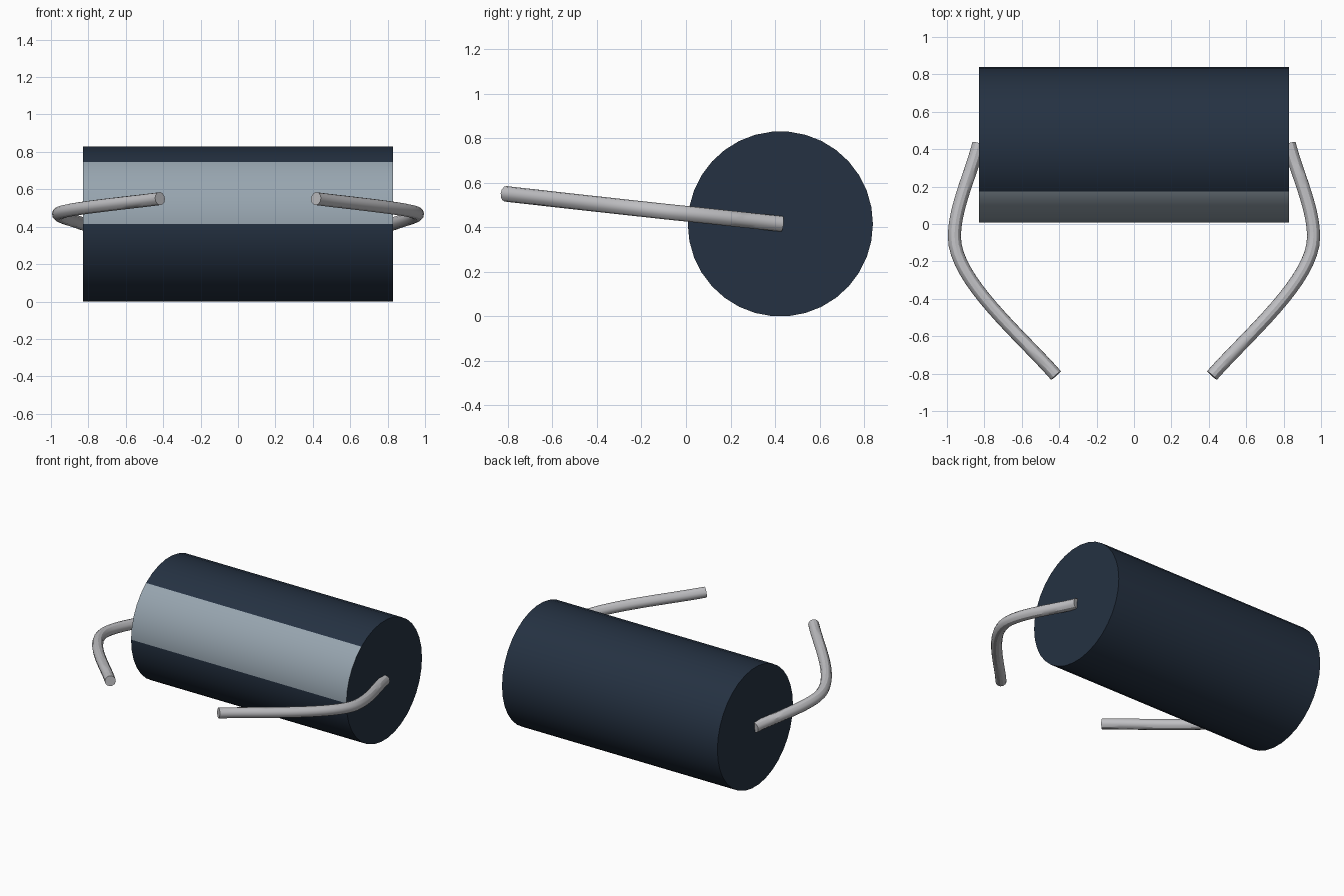
import bpy, bmesh
from math import cos, sin, tau
from mathutils import Vector

cube = bpy.data.objects.get("Cube")
if cube:
    bpy.data.objects.remove(cube)


def material(name, color):
    mat = bpy.data.materials.new(name)
    mat.use_nodes = True
    mat.diffuse_color = (*color, 1)
    mat.node_tree.nodes["Principled BSDF"].inputs["Base Color"].default_value = (*color, 1)
    return mat


def link(name, data, *mats):
    obj = bpy.data.objects.new(name, data)
    bpy.context.collection.objects.link(obj)
    for mat in mats:
        data.materials.append(mat)
    return obj


navy = material("dark navy", (0.018, 0.031, 0.054))
glass = material("pale blue grey", (0.31, 0.375, 0.43))
metal = material("light grey", (0.52, 0.52, 0.54))

# Drum lying along x, with a pale window band on its upper front
SIDES, WINDOW_SIDES = 34, 5
RADIUS, HALF = 0.416, 0.83
CENTER = Vector((0, 0.424, 0.415))

bm = bmesh.new()
rings = []
for x in (-HALF, HALF):
    rings.append([bm.verts.new(CENTER + Vector((x, -RADIUS * cos(i * tau / SIDES),
                                                RADIUS * sin(i * tau / SIDES))))
                  for i in range(SIDES)])
left, right = rings
for i in range(SIDES):
    j = (i + 1) % SIDES
    face = bm.faces.new((left[i], right[i], right[j], left[j]))
    face.material_index = 1 if i < WINDOW_SIDES else 0
bm.faces.new(left)
bm.faces.new(right)
bmesh.ops.recalc_face_normals(bm, faces=bm.faces)
mesh = bpy.data.meshes.new("drum")
bm.to_mesh(mesh)
bm.free()
drum = link("drum", mesh, navy, glass)

# Bent side arms: centre, handle before, handle after
ARM = [((0.83, 0.43, 0.415), (0.79, 0.59, 0.40), (0.87, 0.27, 0.432)),
       ((0.96, -0.07, 0.468), (0.96, 0.09, 0.452), (0.96, -0.30, 0.493)),
       ((0.417, -0.81, 0.55), (0.60, -0.60, 0.526), (0.23, -1.02, 0.574))]


def arm(name, side):
    curve = bpy.data.curves.new(name, "CURVE")
    curve.dimensions = "3D"
    curve.bevel_depth = 0.035
    curve.bevel_resolution = 4
    curve.resolution_u = 16
    curve.use_fill_caps = True
    spline = curve.splines.new("BEZIER")
    spline.bezier_points.add(len(ARM) - 1)
    for point, spots in zip(spline.bezier_points, ARM):
        point.handle_left_type = point.handle_right_type = "FREE"
        point.co, point.handle_left, point.handle_right = [
            (side * x, y, z) for x, y, z in spots]
    return link(name, curve, metal)


parts = [drum, arm("left_arm", 1), arm("right_arm", -1)]

# Turn the arms into meshes and smooth everything with sharp rims
bpy.ops.object.select_all(action="DESELECT")
for obj in parts:
    obj.select_set(True)
bpy.context.view_layer.objects.active = parts[1]
bpy.ops.object.convert(target="MESH")
bpy.ops.object.shade_smooth_by_angle()
